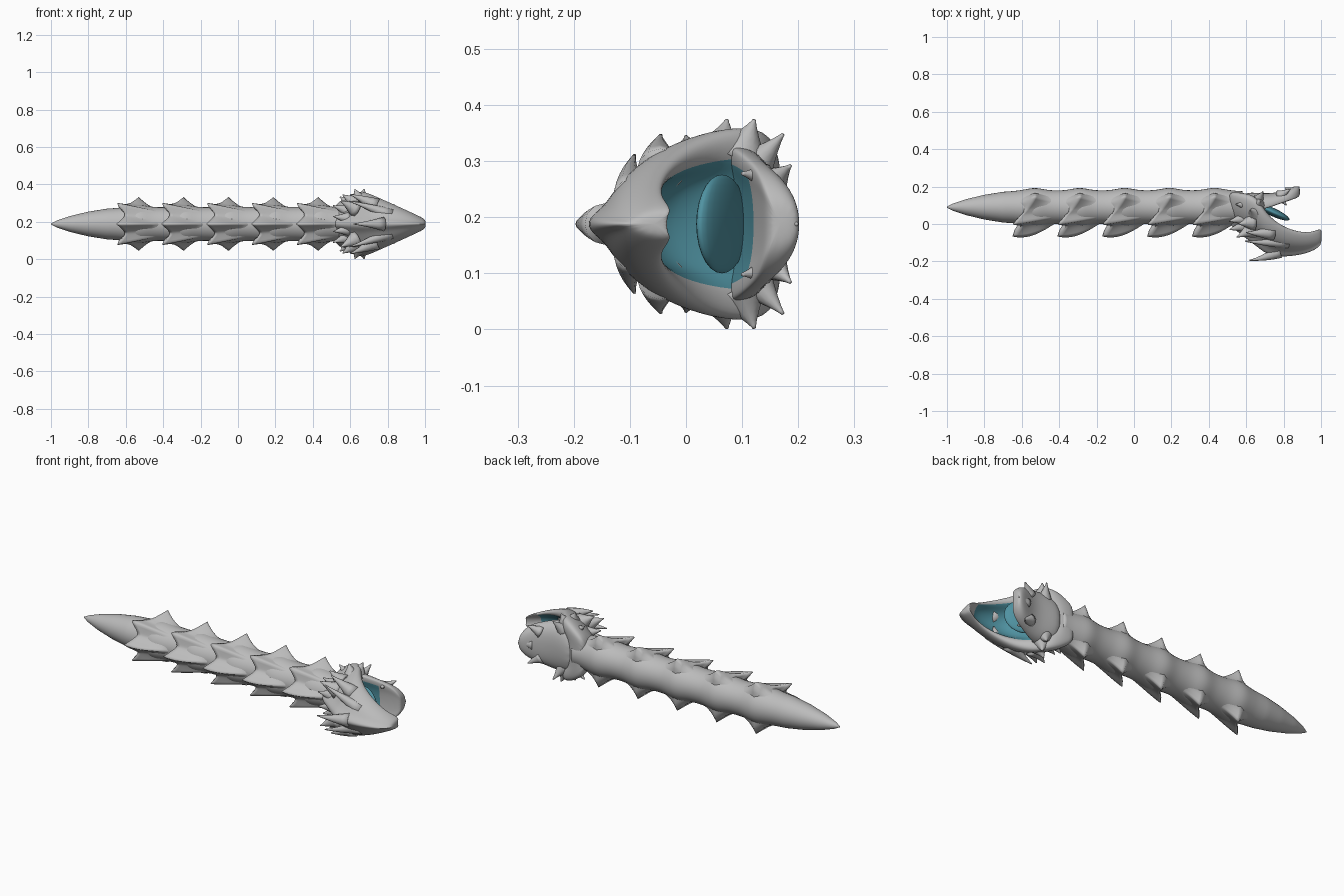
import bpy, bmesh, math
from mathutils import Vector, Matrix

if "Cube" in bpy.data.objects:
    bpy.data.objects.remove(bpy.data.objects["Cube"])

ZC = 0.188          # height of the symmetry plane
YC = 0.09           # body axis


def material(name, rgb):
    m = bpy.data.materials.new(name)
    m.diffuse_color = (*rgb, 1)
    m.use_nodes = True
    m.node_tree.nodes["Principled BSDF"].inputs["Base Color"].default_value = m.diffuse_color
    return m


GREY = material("grey_hide", (0.5, 0.5, 0.5))
TEAL = material("teal_mouth", (0.08, 0.29, 0.36))


def finish(name, bm, mats, subsurf=0):
    bmesh.ops.recalc_face_normals(bm, faces=bm.faces)
    for f in bm.faces:
        f.smooth = True
    me = bpy.data.meshes.new(name)
    bm.to_mesh(me)
    bm.free()
    ob = bpy.data.objects.new(name, me)
    ob.location.z = ZC
    bpy.context.collection.objects.link(ob)
    for m in mats:
        me.materials.append(m)
    if subsurf:
        mod = ob.modifiers.new("smooth", 'SUBSURF')
        mod.levels = mod.render_levels = subsurf
    return ob


def skin(bm, rings, closed=True, caps=True, rule=None):
    """Bridge rows of points into a surface."""
    rows = [[bm.verts.new(p) for p in r] for r in rings]
    n = len(rows[0])
    for i in range(len(rows) - 1):
        for j in range(n if closed else n - 1):
            k = (j + 1) % n
            f = bm.faces.new((rows[i][j], rows[i][k], rows[i + 1][k], rows[i + 1][j]))
            if rule:
                f.material_index = rule(i, j)
    if caps:
        bm.faces.new(rows[0])
        bm.faces.new(rows[-1])


def lerp(table, x):
    for (a, ra), (b, rb) in zip(table, table[1:]):
        if x <= b:
            return ra + (rb - ra) * (x - a) / (b - a)
    return table[-1][1]


# Body: tapered tail and tube with a gentle swell at each segment
SEGMENTS = [-0.53 + 0.24 * i for i in range(5)]
TAPER = [(-1, 0.003), (-0.97, 0.018), (-0.9, 0.042), (-0.8, 0.066), (-0.7, 0.082),
         (-0.6, 0.089), (0.5, 0.09), (0.58, 0.085)]
bm = bmesh.new()
rings = []
for i in range(106):
    x = -1 + 1.58 * i / 105
    swell = sum(math.exp(-((x - s) / 0.06) ** 2) for s in SEGMENTS)
    r = lerp(TAPER, x) + 0.013 * swell
    rings.append([(x, YC + r * math.cos(a), r * math.sin(a))
                  for a in (math.tau * j / 32 for j in range(32))])
skin(bm, rings)
finish("body", bm, [GREY])


# Segment plates: flared shingles over the back with a pointed trailing edge
def plate_edge(deg):
    def peak(c, w):
        return max(0, 1 - abs(abs(deg) - c) / w) ** 1.6
    top, mid, side = peak(0, 26), peak(50, 24), peak(112, 30)
    r = 0.112 + 0.050 * top + 0.036 * mid + 0.043 * side
    back = 0.075 * max(0, min(1, (112 - abs(deg)) / 45))
    if abs(deg) > 125:
        r -= 0.014 * (abs(deg) - 125) / 15
    slope = max(0, min(1, (abs(deg) - 70) / 35))
    return r, back + 0.045 * (top + mid), top + 0.4 * mid, slope


for n, s in enumerate(SEGMENTS):
    bm = bmesh.new()
    rows = []
    for k in range(15):
        row = []
        for j in range(71):
            deg = -140 + 4 * j
            a = math.radians(deg)
            edge, back, hump, slope = plate_edge(deg)
            if k <= 10:
                v = k / 10
                rise = v ** 1.7 * (1 - hump) + math.sin(v * 1.95) * hump
                x = s + 0.11 - (0.11 + back) * v
                r = 0.086 + (edge - 0.086) * rise
            else:                           # tucked underside, sloping at the side spikes
                u = (k - 10) / 4
                end = edge - (edge - 0.086) * (1 - math.sin(1.95)) * hump
                x0, x1 = s - back, s - back * 0.55 - 0.012 - 0.085 * slope
                x = x0 + (x1 - x0) * u
                r = end + (0.08 - end) * u ** 0.6
            row.append((x, YC - r * math.cos(a), r * math.sin(a)))
        rows.append(row)
    skin(bm, rows, closed=False, caps=False)
    finish(f"segment_plate_{n + 1}", bm, [GREY])


# Head lofts: outer half profile (depth share, width share) and inner hollow
def jaw_loft(name, sections, outer, teal):
    rings = []
    for x, yo, yi, w, d, rim in sections:
        half = [(yo + (yi - yo) * s, w * q) for s, q in outer]
        half += [(yo + (yi - yo) * (1 - d * s), w * q * rim)
                 for s, q in ((0.06, 1.0), (0.6, 0.74), (0.88, 0.40))]
        ring = [(x, yo, 0)] + [(x, y, z) for y, z in half]
        ring.append((x, yo + (yi - yo) * (1 - d), 0))
        ring += [(x, y, -z) for y, z in reversed(half)]
        rings.append(ring)
    n, first = len(rings[0]), len(outer) + 1

    def rule(i, j):
        return int(first <= j < n - first and teal[0] <= i < teal[1])
    bm = bmesh.new()
    skin(bm, rings, rule=rule)
    return finish(name, bm, [GREY, TEAL], 2)


# Skull and upper jaw
jaw_loft("upper_head", [
    (0.50, 0.00, 0.170, 0.085, 0, 0.7), (0.55, -0.04, 0.170, 0.125, 0, 0.7),
    (0.60, -0.08, 0.165, 0.158, 0, 0.68), (0.66, -0.125, 0.150, 0.175, 0.15, 0.66),
    (0.70, -0.158, 0.075, 0.163, 0.5, 0.68), (0.77, -0.178, 0.005, 0.132, 0.5, 0.72),
    (0.86, -0.172, -0.035, 0.092, 0.45, 0.78), (0.94, -0.153, -0.045, 0.055, 0.35, 0.8),
    (0.99, -0.125, -0.025, 0.032, 0.1, 0.85), (1.004, -0.10, -0.03, 0.018, 0, 0.85)],
    [(0.03, 0.12), (0.17, 0.26), (0.31, 0.58), (0.52, 0.86), (0.80, 1.02), (0.98, 1.0)], (3, 7))

# Lower jaw
jaw_loft("lower_jaw", [
    (0.57, 0.170, 0.06, 0.11, 0, 0.8), (0.65, 0.168, 0.07, 0.138, 0.2, 0.8),
    (0.72, 0.163, 0.085, 0.130, 0.3, 0.8), (0.78, 0.172, 0.108, 0.112, 0.2, 0.8),
    (0.84, 0.197, 0.128, 0.092, 0.1, 0.8), (0.875, 0.205, 0.140, 0.06, 0.05, 0.8),
    (0.888, 0.195, 0.155, 0.03, 0, 0.8)],
    [(0.02, 0.35), (0.15, 0.75), (0.5, 1.0), (0.9, 1.04), (1.0, 1.0)], (1, 3))

# Tongue
bm = bmesh.new()
bmesh.ops.create_uvsphere(bm, u_segments=24, v_segments=14, radius=1)
bm.transform(Matrix.Translation((0.742, 0.064, 0)) @ Matrix.Rotation(math.radians(-25), 4, 'Z')
             @ Matrix.Diagonal((0.098, 0.022, 0.088, 1)))
finish("tongue", bm, [TEAL])


# Horns and spikes: curved cones, mirrored across the middle plane
def spike(bm, base, tip, r, bend=(0, 0, 0)):
    for side in ((1, -1) if abs(tip[2]) > 0.001 else (1,)):
        flip = Vector((1, 1, side))
        a, b, c = (Vector(p) * flip for p in (base, tip, bend))
        rot = (b - a).to_track_quat('Z', 'Y')
        rings = []
        for t in (0, 0.2, 0.4, 0.6, 0.8, 0.93, 1):
            mid = a.lerp(b, t) + c * (4 * t * (1 - t))
            rad = r * (1 - t) ** 1.2 + 0.003
            rings.append([mid + rot @ Vector((rad * math.cos(q), rad * math.sin(q), 0))
                          for q in (math.tau * k / 12 for k in range(12))])
        skin(bm, rings)


def spike_group(name, items):
    bm = bmesh.new()
    for item in items:
        spike(bm, *item)
    finish(name, bm, [GREY])


spike_group("crown_horn", [((0.78, -0.145, 0), (0.618, -0.194, 0), 0.034, (0, -0.008, 0))])
spike_group("brow_ridges", [
    ((0.82, -0.095, 0.045), (0.595, -0.092, 0.122), 0.034, (0, -0.006, 0.004)),
    ((0.74, -0.045, 0.095), (0.60, -0.045, 0.158), 0.040, (0, -0.004, 0.004))])
spike_group("cheek_spikes", [
    ((0.63, -0.03, 0.08), (0.55, -0.07, 0.122), 0.045),
    ((0.63, 0.01, 0.11), (0.56, 0.0, 0.156), 0.045),
    ((0.65, 0.06, 0.125), (0.625, 0.073, 0.186), 0.048),
    ((0.66, 0.10, 0.125), (0.675, 0.122, 0.186), 0.045),
    ((0.62, 0.10, 0.09), (0.545, 0.105, 0.146), 0.045),
    ((0.59, 0.03, 0.07), (0.508, 0.015, 0.098), 0.035),
    ((0.59, -0.01, 0.03), (0.51, -0.03, 0.04), 0.032),
    ((0.66, 0.12, 0.10), (0.69, 0.173, 0.160), 0.035)])
spike_group("jaw_spikes", [
    ((0.78, 0.15, 0.07), (0.835, 0.186, 0.104), 0.030),
    ((0.78, 0.14, 0.085), (0.815, 0.100, 0.090), 0.020),
    ((0.82, 0.165, 0), (0.885, 0.198, 0), 0.03)])
